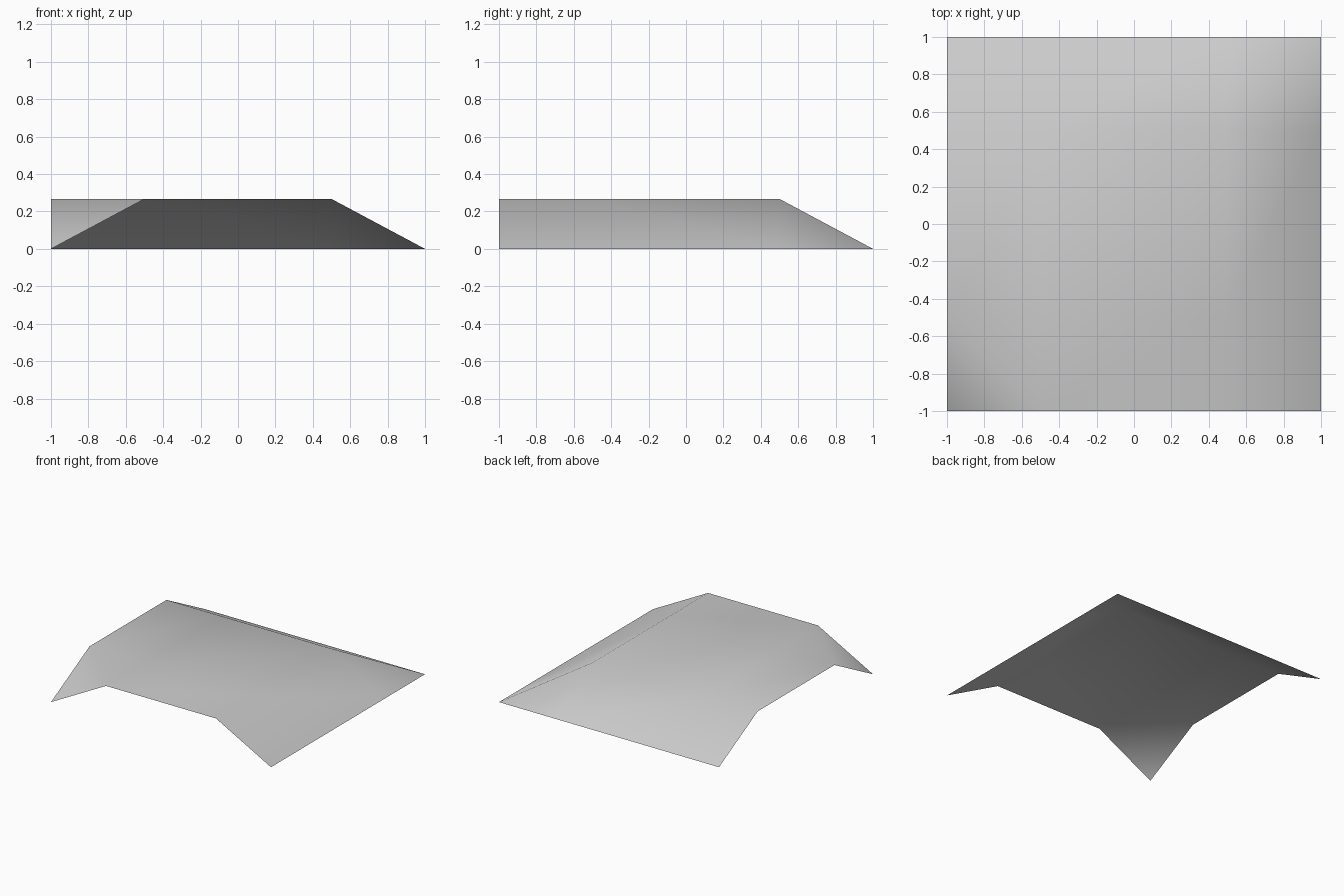
import bpy
import bmesh

cube = bpy.data.objects.get("Cube")
if cube:
    bpy.data.objects.remove(cube, do_unlink=True)

HEIGHT = 0.267
STOPS = (-1.0, -0.5, 0.5, 1.0)

# One plain grey surface colour
grey = bpy.data.materials.new("light_grey")
grey.use_nodes = True
colour = (0.6, 0.6, 0.6, 1.0)
grey.diffuse_color = colour
grey.node_tree.nodes["Principled BSDF"].inputs["Base Color"].default_value = colour


def height(x, y):
    """Low along the left and back edges and at the inner corner."""
    low = x == 1 or y == 1 or (x == -1 and y == -1)
    return 0.0 if low else HEIGHT


# Open corner slab: raised plateau with sloping outer sides
bm = bmesh.new()
grid = [[bm.verts.new((x, y, height(x, y))) for x in STOPS] for y in STOPS]
last = len(STOPS) - 1
for j in range(last):
    for i in range(last):
        a, b = grid[j][i], grid[j][i + 1]
        c, d = grid[j + 1][i + 1], grid[j + 1][i]
        if i == j == 0:            # inner corner folds across the diagonal
            faces = [(a, b, d), (b, c, d)]
        elif i == j == last - 1:   # outer corner folds along the hip
            faces = [(a, b, c), (a, c, d)]
        else:
            faces = [(a, b, c, d)]
        for verts in faces:
            bm.faces.new(verts).smooth = True

mesh = bpy.data.meshes.new("corner_slope")
bm.to_mesh(mesh)
bm.free()
mesh.materials.append(grey)
corner_slope = bpy.data.objects.new("corner_slope", mesh)
bpy.context.collection.objects.link(corner_slope)
